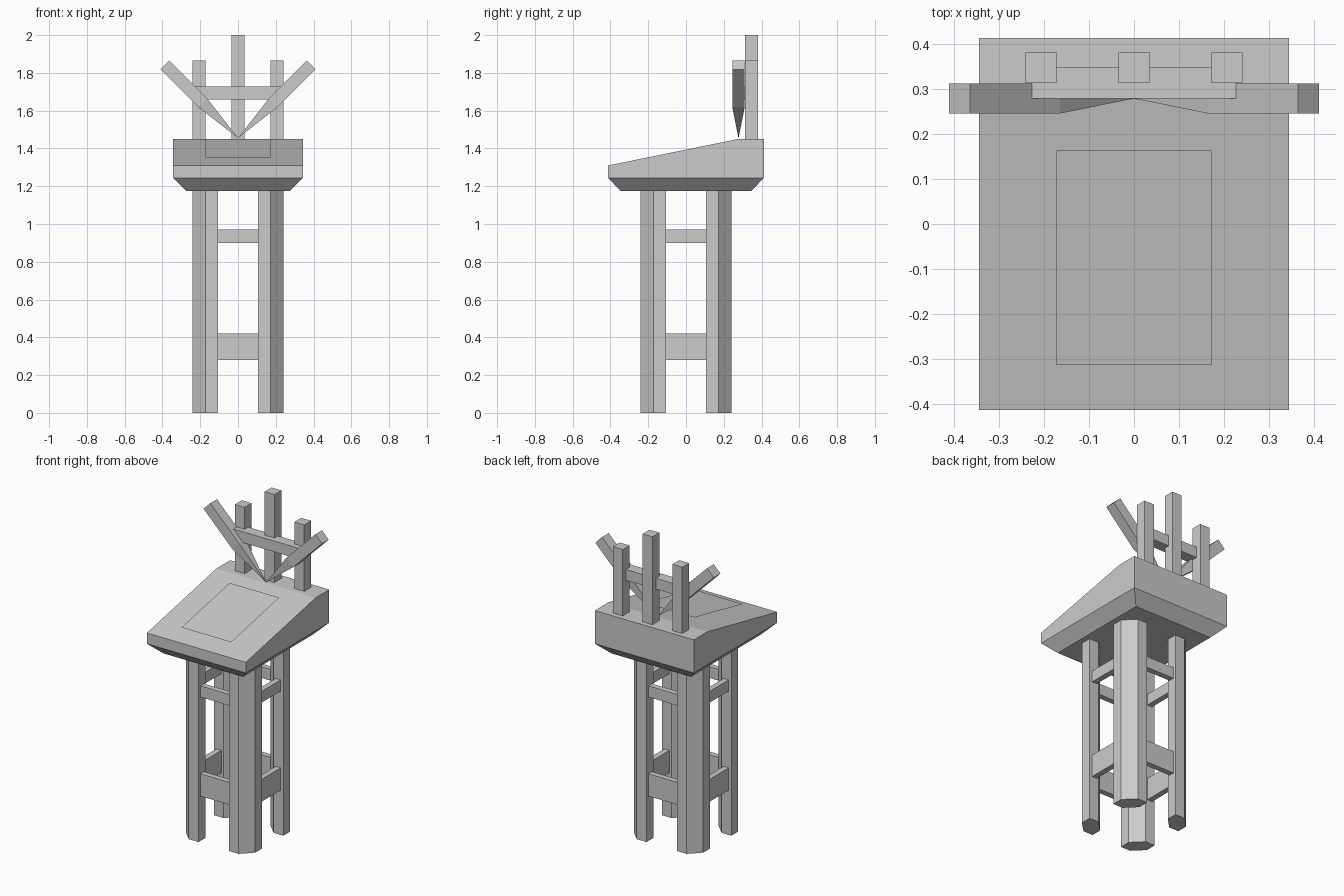
import bpy
import bmesh
from math import radians
from mathutils import Vector

cube = bpy.data.objects.get("Cube")
if cube:
    bpy.data.objects.remove(cube, do_unlink=True)

grey = bpy.data.materials.new("plain grey")
grey.use_nodes = True
COLOUR = (0.6, 0.6, 0.6, 1)
grey.diffuse_color = COLOUR
grey.node_tree.nodes["Principled BSDF"].inputs["Base Color"].default_value = COLOUR


def finish(name, bm):
    mesh = bpy.data.meshes.new(name)
    bm.to_mesh(mesh)
    bm.free()
    mesh.materials.append(grey)
    obj = bpy.data.objects.new(name, mesh)
    bpy.context.collection.objects.link(obj)
    return obj


def solid(name, points):
    """Convex flat-faced solid around the given corner points."""
    bm = bmesh.new()
    for p in points:
        bm.verts.new(p)
    bmesh.ops.convex_hull(bm, input=bm.verts[:])
    bmesh.ops.dissolve_limit(bm, angle_limit=radians(0.5), verts=bm.verts[:], edges=bm.edges[:])
    bmesh.ops.recalc_face_normals(bm, faces=bm.faces[:])
    return finish(name, bm)


def box(name, xs, ys, zs):
    return solid(name, [(x, y, z) for x in xs for y in ys for z in zs])


SIDES = {"left": 1, "right": -1}
ENDS = {"front": -1, "back": 1}

# Legs: square posts with the outer and inner corners cut off
INNER, MID, OUTER = 0.105, 0.173, 0.24
section = [(INNER, OUTER), (MID, OUTER), (OUTER, MID),
           (OUTER, INNER), (MID, INNER), (INNER, MID)]
DECK = 1.175
for side, sx in SIDES.items():
    for end, sy in ENDS.items():
        solid(f"{end}_{side}_leg",
              [(sx * x, sy * y, z) for x, y in section for z in (0, DECK)])

# Rails between the legs, a deep one below and a slim one above
for level, zs in {"lower": (0.28, 0.42), "upper": (0.9, 0.97)}.items():
    for end, s in ENDS.items():
        box(f"{level}_{end}_rail", (-INNER, INNER), (s * 0.187, s * 0.222), zs)
    for side, s in SIDES.items():
        box(f"{level}_{side}_rail", (s * 0.187, s * 0.222), (-INNER, INNER), zs)

# Desk body: tapered underside, sloping top with a level strip at the back
W, D = 0.343, 0.412
FRONT_Z, BACK_Z, RIDGE_Y = 1.31, 1.45, 0.277
profile = [(0.275, -0.345, DECK), (0.275, 0.345, DECK),
           (W, -D, 1.243), (W, D, 1.243),
           (W, -D, FRONT_Z), (W, RIDGE_Y, BACK_Z), (W, D, BACK_Z)]
solid("desk_body", [(s * x, y, z) for x, y, z in profile for s in (-1, 1)])

# Thin sheet lying just above the slope
slope = (BACK_Z - FRONT_Z) / (RIDGE_Y + D)
bm = bmesh.new()
sheet = [(-0.172, -0.313), (0.172, -0.313), (0.172, 0.163), (-0.172, 0.163)]
bm.faces.new([bm.verts.new((x, y, FRONT_Z + 0.022 + slope * (y + D))) for x, y in sheet])
finish("writing_sheet", bm)

# Upright posts and crossbar
POST_Y = (0.312, 0.38)
box("centre_post", (-0.034, 0.034), POST_Y, (BACK_Z, 2.0))
for side, s in SIDES.items():
    box(f"{side}_post", (s * 0.172, s * 0.24), POST_Y, (BACK_Z, 1.865))
box("crossbar", (-0.228, 0.228), (0.278, 0.347), (1.66, 1.728))

# Slanted square arms sharpened to a shared point
R = 0.033
for side, s in SIDES.items():
    tip = Vector((0, 0.278, 1.455))
    axis = Vector((s, 0, 1)).normalized()
    across = Vector((s, 0, -1)).normalized()
    points = [tip]
    for reach in (0.265, 0.547):
        for a in (-R, R):
            for b in (-R, R):
                points.append(tip + axis * reach + across * a + Vector((0, b, 0)))
    solid(f"{side}_slanted_arm", points)
